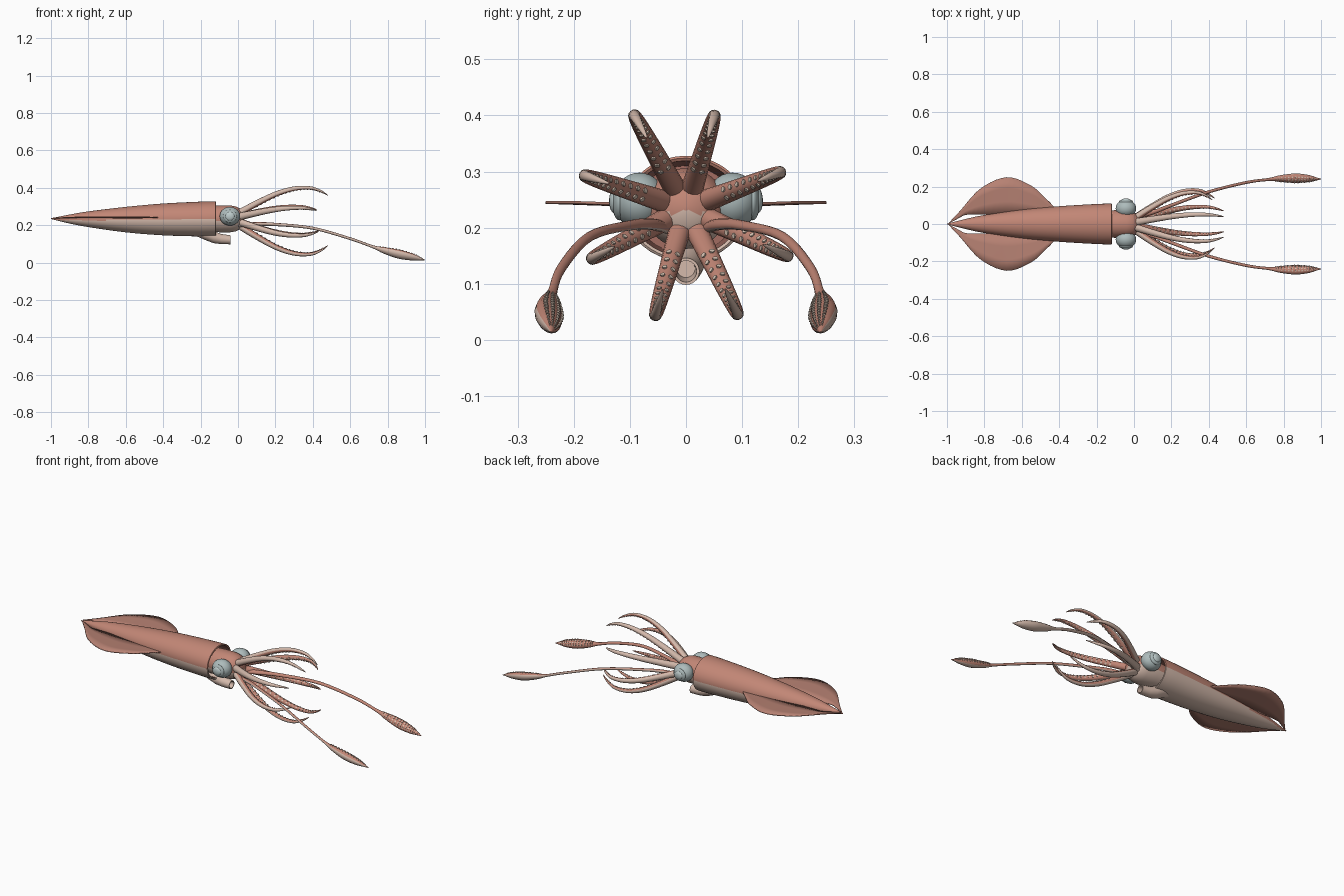
import bpy, bmesh, math
from mathutils import Vector, Matrix

cube = bpy.data.objects.get("Cube")
if cube:
    bpy.data.objects.remove(cube, do_unlink=True)


def material(name, rgb):
    m = bpy.data.materials.new(name)
    m.use_nodes = True
    m.diffuse_color = (*rgb, 1)
    m.node_tree.nodes["Principled BSDF"].inputs["Base Color"].default_value = (*rgb, 1)
    return m


SKIN = material("salmon_skin", (0.54, 0.24, 0.18))
BELLY = material("pale_belly", (0.66, 0.49, 0.41))
FIN = material("fin_skin", (0.47, 0.22, 0.17))
LINING = material("mantle_lining", (0.36, 0.15, 0.12))
EYE = material("eye_silver", (0.42, 0.50, 0.50))
LENS = material("eye_lens", (0.52, 0.61, 0.61))
SUCKER = material("sucker_cream", (0.70, 0.57, 0.47))


def finish(name, bm, mats, angle=50):
    bmesh.ops.recalc_face_normals(bm, faces=bm.faces)
    mesh = bpy.data.meshes.new(name)
    bm.to_mesh(mesh)
    bm.free()
    ob = bpy.data.objects.new(name, mesh)
    bpy.context.collection.objects.link(ob)
    for m in mats:
        mesh.materials.append(m)
    bpy.ops.object.select_all(action="DESELECT")
    ob.select_set(True)
    bpy.context.view_layer.objects.active = ob
    bpy.ops.object.shade_smooth_by_angle(angle=math.radians(angle))
    return ob


def spline(pts, steps):
    """Smooth curve through points of any dimension."""
    p = [Vector(q) for q in pts]
    p = [2 * p[0] - p[1]] + p + [2 * p[-1] - p[-2]]
    out = []
    for a, b, c, d in zip(p, p[1:], p[2:], p[3:]):
        for i in range(steps):
            t = i / steps
            out.append(0.5 * (2 * b + (c - a) * t + (2 * a - 5 * b + 4 * c - d) * t ** 2
                              + (3 * b - a - 3 * c + d) * t ** 3))
    return out + [p[-2]]


def loft(name, rings, mats, rule, caps=True):
    """Skin closed rings; rule(ring, segment, centre) picks the material."""
    bm = bmesh.new()
    loops = [[bm.verts.new(v) for v in r] for r in rings]
    n = len(loops[0])
    for i, (a, b) in enumerate(zip(loops, loops[1:])):
        for j in range(n):
            k = (j + 1) % n
            f = bm.faces.new((a[j], a[k], b[k], b[j]))
            f.material_index = rule(i, j, f.calc_center_median())
    if caps:
        for i, ring in ((0, loops[0]), (len(loops) - 1, loops[-1])):
            f = bm.faces.new(ring)
            f.material_index = rule(i, 0, f.calc_center_median())
    return finish(name, bm, mats)


def ring_x(x, z, ry, rz, n=40):
    turns = [2 * math.pi * j / n for j in range(n)]
    return [Vector((x, ry * math.cos(a), z + rz * math.sin(a))) for a in turns]


# Mantle: tapered body, open at the neck with a lip and a lining
body = spline([(-1, .235, .002, .002), (-.9, .233, .027, .024), (-.8, .232, .048, .042),
               (-.6, .23, .077, .068), (-.4, .231, .095, .085), (-.2, .233, .107, .093),
               (-.12, .234, .109, .094)], 4)
outer = len(body)
body += [(-.117, .234, .105, .09), (-.12, .234, .1, .085), (-.3, .232, .09, .078)]
loft("mantle", [ring_x(*b) for b in body], [SKIN, BELLY, LINING],
     lambda i, j, c: 2 if i > outer else int(c.z < .227))

# Head with a rounded arm crown
head = [(-.25, .06), (-.16, .07), (-.1, .074), (-.04, .074), (-.01, .068), (.015, .054),
        (.03, .03), (.034, .004)]
loft("head", [ring_x(x, .234, r, r * .97) for x, r in head], [SKIN, BELLY],
     lambda i, j, c: int(c.z < .227))

# Siphon below the neck
siphon = [(-.22, .17, .03), (-.17, .155, .036), (-.13, .137, .033), (-.09, .126, .027),
          (-.04, .122, .024), (-.04, .122, .019), (-.1, .127, .016)]
loft("siphon", [ring_x(x, z, r, r, 24) for x, z, r in siphon], [BELLY], lambda i, j, c: 0)


def ball(name, centre, scale, mat):
    bm = bmesh.new()
    bmesh.ops.create_uvsphere(bm, u_segments=28, v_segments=16, radius=1,
                              matrix=Matrix.Translation(centre) @ Matrix.Diagonal((*scale, 1)))
    finish(name, bm, [mat])


# Fins: thin leaf on each side of the tail, and eyes on each side of the head
edge = spline([(-.99, .006), (-.93, .07), (-.82, .19), (-.68, .25), (-.55, .205),
               (-.47, .135), (-.42, .085)], 5)
for side, s in (("left", -1), ("right", 1)):
    # facing -y: the far side is +y
    side = "front" if s < 0 else "back"
    bm = bmesh.new()
    rows = []
    for x, y in edge:
        root = min(y * .5, .05)
        rows.append([bm.verts.new((x, s * (root + (y - root) * t), .238 + .007 * t * min(1, y * 5)))
                     for t in (0, .35, .7, 1)])
    for a, b in zip(rows, rows[1:]):
        for k in range(3):
            bm.faces.new((a[k], a[k + 1], b[k + 1], b[k]))
    fin = finish(side + "_fin", bm, [FIN])
    solid = fin.modifiers.new("thickness", "SOLIDIFY")
    solid.thickness, solid.offset = .005, 0
    ball(side + "_eye", (-.043, s * .083, .248), (.055, .047, .05), EYE)
    ball(side + "_eye_iris", (-.043, s * .119, .248), (.037, .013, .035), EYE)
    ball(side + "_eye_lens", (-.043, s * .127, .248), (.024, .01, .023), LENS)


def limb(name, path, radii, oral, flat, rows, first, last, gap):
    """Tapered limb, salmon on the inner side, pale outside, with sucker rows."""
    n, rings, frames = 14, [], []
    for i, p in enumerate(path):
        t = (path[min(i + 1, len(path) - 1)] - path[max(i - 1, 0)]).normalized()
        up = (oral - t * oral.dot(t)).normalized()
        across = t.cross(up)
        frames.append((p, up, across, radii[i]))
        rings.append([p + radii[i] * (up * flat * math.cos(a) + across * math.sin(a))
                      for a in [2 * math.pi * (j - .5) / n for j in range(n)]])
    loft(name, rings, [SKIN, BELLY], lambda i, j, c: int(math.cos(2 * math.pi * j / n) < .1))
    # Suckers
    bm = bmesh.new()
    count = int((last - first) / gap)
    for k in range(count):
        f = (first + (last - first) * k / count) * (len(path) - 1)
        i = int(f)
        (p, up, ac, r), (p2, _, _, r2) = frames[i], frames[i + 1]
        p, r = p.lerp(p2, f - i), r + (r2 - r) * (f - i)
        for a in rows:
            d = (up * math.cos(a) + ac * math.sin(a)).normalized()
            spot = p + r * (up * flat * math.cos(a) + ac * math.sin(a))
            size = r * (.3 if len(rows) == 2 else .17)
            bmesh.ops.create_cone(bm, cap_ends=True, segments=8, radius1=size * .8, radius2=size,
                                  depth=.005, matrix=Matrix.Translation(spot)
                                  @ d.to_track_quat("Z", "Y").to_matrix().to_4x4())
    finish(name + "_suckers", bm, [SUCKER], 30)


# Eight arms: angle around the head, reach forward, spread
arms = [(21, .42, .185), (73, .48, .178), (119, .48, .195), (162, .42, .195),
        (208, .43, .195), (254, .48, .203), (296, .48, .215), (335, .43, .205)]
shape = [(.0, .2), (.2, .5), (.42, .79), (.62, .95), (.8, .97), (.92, .87), (1, .74)]
for k, (deg, reach, spread) in enumerate(arms):
    a = math.radians(deg)
    out = Vector((0, math.cos(a), math.sin(a)))
    path = [Vector((.01 + u * (reach - .01), 0, .234)) + out * spread * v
            for u, v in spline(shape, 6)]
    m = len(path) - 1
    radii = [.0015 + .0185 * (1 - i / m) ** .75 for i in range(m + 1)]
    limb("arm_%d" % (k + 1), path, radii, -out, .9, (-.45, .45), .15, .93, .036)

# Two long tentacles ending in flattened clubs
for side, s in (("front", -1), ("back", 1)):
    way = [(.0, .035, .2, .013), (.1, .062, .206, .012), (.2, .1, .204, .01), (.4, .172, .184, .009),
           (.6, .222, .128, .0085), (.72, .238, .085, .009), (.78, .243, .066, .019),
           (.86, .245, .045, .027), (.93, .243, .03, .021), (.975, .241, .02, .009),
           (1, .24, .014, .0015)]
    pts = spline(way, 5)
    limb(side + "_tentacle", [Vector((p[0], s * p[1], p[2])) for p in pts], [p[3] for p in pts],
         Vector((0, -.6 * s, .8)), .8, (-.75, -.25, .25, .75), .56, .93, .022)
